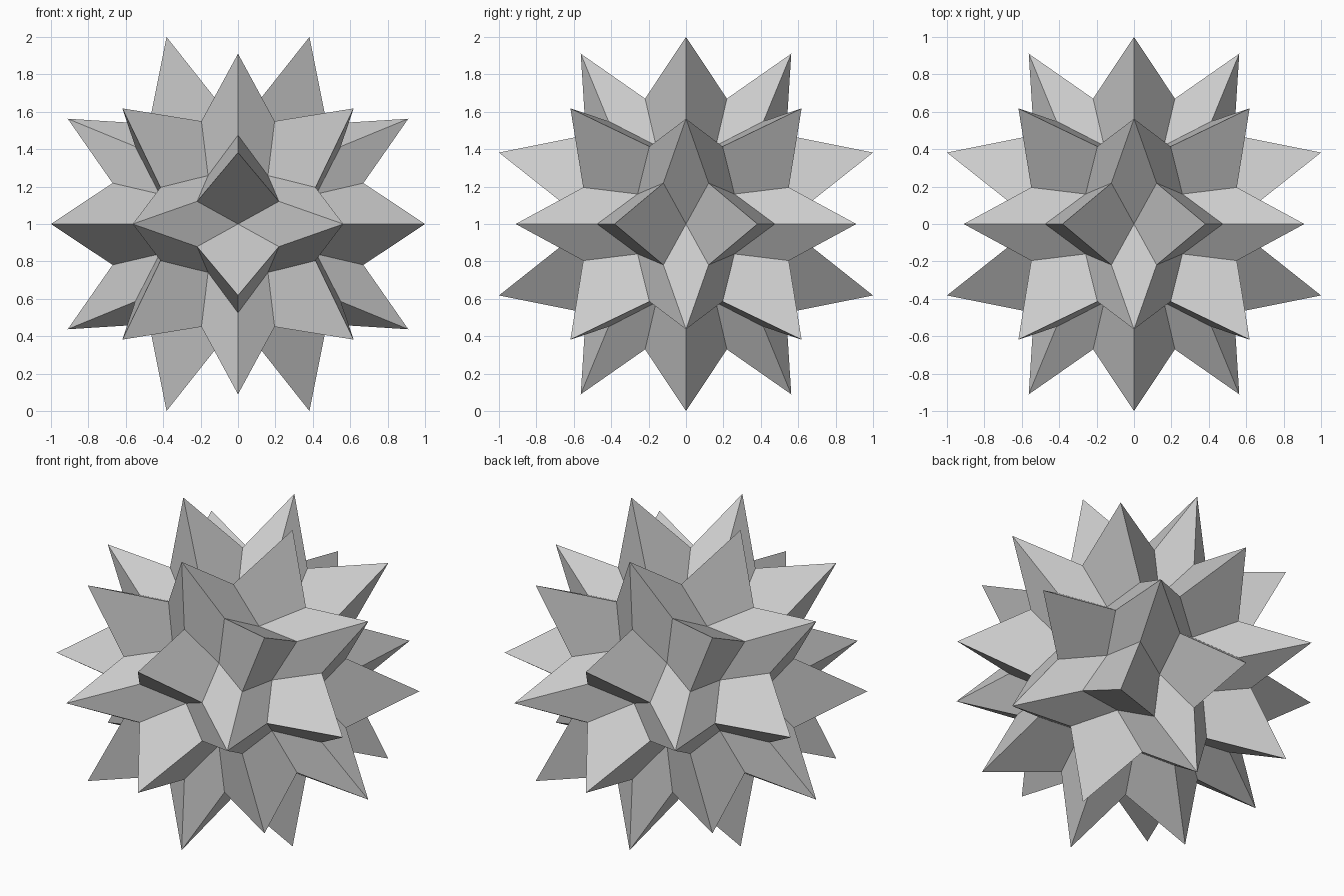
import bpy
import bmesh
from itertools import combinations, product
from mathutils import Vector

cube = bpy.data.objects.get("Cube")
if cube:
    bpy.data.objects.remove(cube, do_unlink=True)

PHI = (1 + 5 ** 0.5) / 2
PIT = 0.518  # distance of the pits from the centre


def cyclic(p, q):
    """All sign choices and cyclic orders of (p, q, 0)."""
    points = []
    for s, t in product((1, -1), repeat=2):
        x, y = s * p, t * q
        points += [Vector((x, y, 0)), Vector((0, x, y)), Vector((y, 0, x))]
    return points


# Tips: twenty three-sided spikes and twelve five-sided spikes of equal reach
three_tips = cyclic(1, PHI ** -2)
three_tips += [Vector(s) / PHI for s in product((1, -1), repeat=3)]
reach = three_tips[0].length
side = reach / (1 + PHI ** 2) ** 0.5
five_tips = cyclic(side, side * PHI)

# Valley corners between neighbouring tips, chosen to keep every kite flat
k = side * PHI
b = PIT * (1 - PIT) / (k - PIT ** 2)
a = PIT * (1 - b)


def valley(three, five):
    return three * a + five * b


# Four kites surround each pit, one climbing to each neighbouring tip
bm = bmesh.new()


def add_kite(*corners):
    bm.faces.new([bm.verts.new(c) for c in corners])


for f1, f2 in combinations(five_tips, 2):
    if (f1 - f2).length > side * 2.1:
        continue
    pit = (f1 + f2).normalized() * PIT
    t1, t2 = sorted(three_tips, key=lambda t: (t - pit).length)[:2]
    for f in (f1, f2):
        add_kite(pit, valley(t1, f), f, valley(t2, f))
    for t in (t1, t2):
        add_kite(pit, valley(t, f1), t, valley(t, f2))

bmesh.ops.remove_doubles(bm, verts=bm.verts[:], dist=0.001)
bmesh.ops.recalc_face_normals(bm, faces=bm.faces[:])
bmesh.ops.translate(bm, verts=bm.verts[:], vec=(0, 0, 1))

mesh = bpy.data.meshes.new("spiked_star")
bm.to_mesh(mesh)
bm.free()
star = bpy.data.objects.new("spiked_star", mesh)
bpy.context.collection.objects.link(star)

# Plain grey surface
grey = bpy.data.materials.new("light_grey")
grey.use_nodes = True
colour = (0.6, 0.6, 0.6, 1)
grey.diffuse_color = colour
grey.node_tree.nodes["Principled BSDF"].inputs["Base Color"].default_value = colour
mesh.materials.append(grey)
